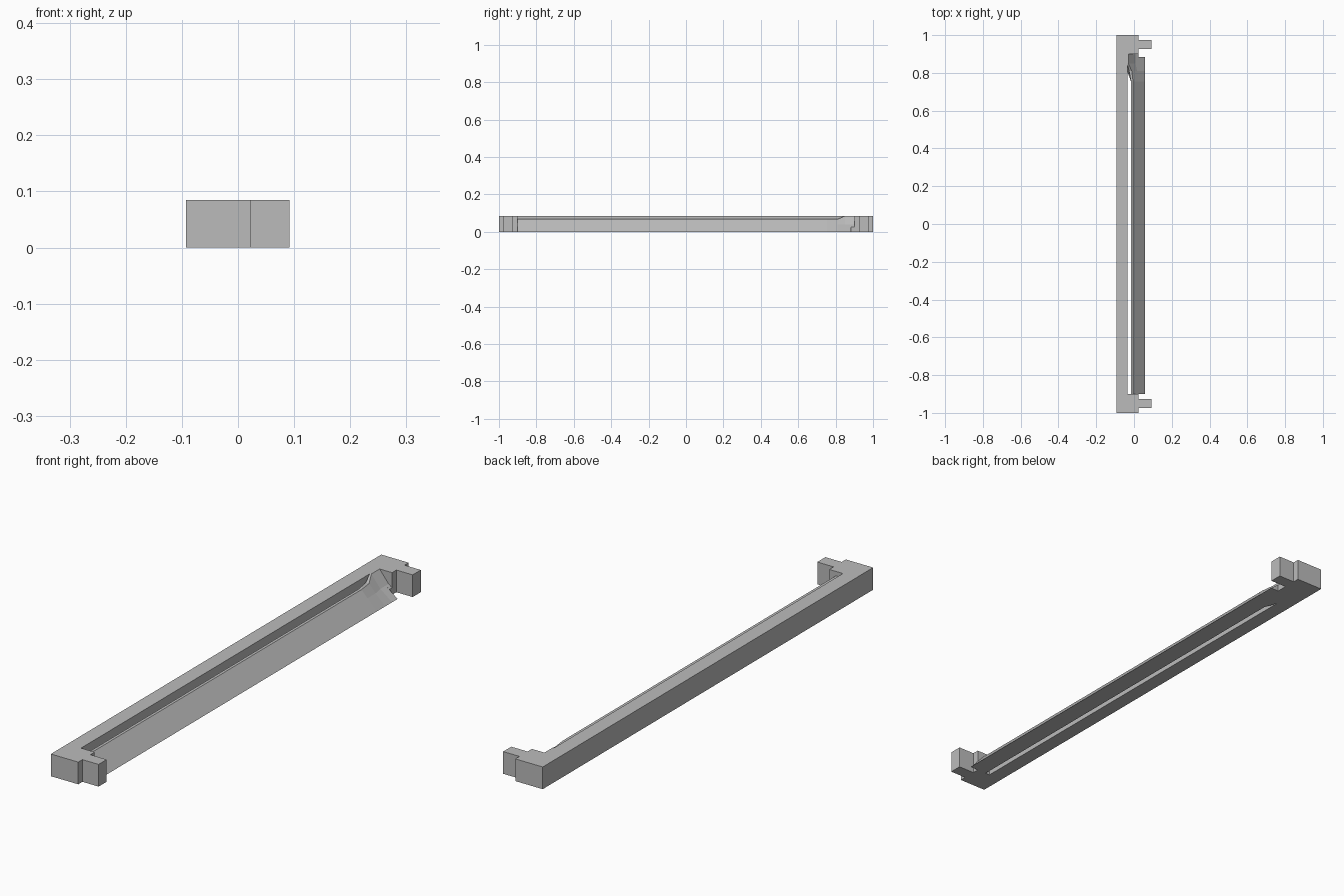
import bpy
import bmesh

cube = bpy.data.objects.get("Cube")
if cube:
    bpy.data.objects.remove(cube, do_unlink=True)

grey = bpy.data.materials.new("plain_grey")
grey.use_nodes = True
color = (0.5, 0.5, 0.5, 1)
grey.diffuse_color = color
grey.node_tree.nodes["Principled BSDF"].inputs["Base Color"].default_value = color


def loft(name, sections):
    """Skin a closed solid through matching rings of 3D points."""
    bm = bmesh.new()
    rings = [[bm.verts.new(p) for p in ring] for ring in sections]
    for a, b in zip(rings, rings[1:]):
        for i in range(len(a)):
            j = (i + 1) % len(a)
            bm.faces.new((a[i], a[j], b[j], b[i]))
    bm.faces.new(rings[0])
    bm.faces.new(rings[-1])
    bmesh.ops.recalc_face_normals(bm, faces=bm.faces)
    mesh = bpy.data.meshes.new(name)
    bm.to_mesh(mesh)
    bm.free()
    mesh.materials.append(grey)
    obj = bpy.data.objects.new(name, mesh)
    bpy.context.collection.objects.link(obj)
    return obj


def along_y(profile, y):
    return [(x, y, z) for x, z in profile]


# C-shaped frame with a tab at each end, mirrored front to back
half = [(-0.093, 1), (0.023, 1), (0.023, 0.975), (0.092, 0.975),
        (0.092, 0.926), (0.023, 0.926), (0.023, 0.9), (-0.035, 0.9)]
outline = half + [(x, -y) for x, y in reversed(half)]
loft("frame", [[(x, y, z) for x, y in outline] for z in (0, 0.085)])

# Long sloping rail, separated from the frame by a slot
rail = [(-0.016, 0), (-0.016, 0.068), (-0.005, 0.068), (0.02, 0.041), (0.058, 0)]
loft("sloped_rail", [along_y(rail, y) for y in (-0.9, 0.755)])

# Scooped end of the rail, rising to meet the frame corner
middle = [(-0.036, 0), (-0.026, 0.068), (-0.012, 0.068), (0.016, 0.038), (0.058, 0)]
high = [(-0.036, 0), (-0.036, 0.085), (-0.03, 0.085), (0.008, 0.038), (0.058, 0)]
loft("scoop", [along_y(rail, 0.755), along_y(middle, 0.81),
               along_y(high, 0.85), along_y(high, 0.883)])

# Short bridge from the scoop to the end block
bridge = high[:4] + [(0.023, 0.027), (0.023, 0)]
loft("scoop_bridge", [along_y(bridge, y) for y in (0.883, 0.9)])
